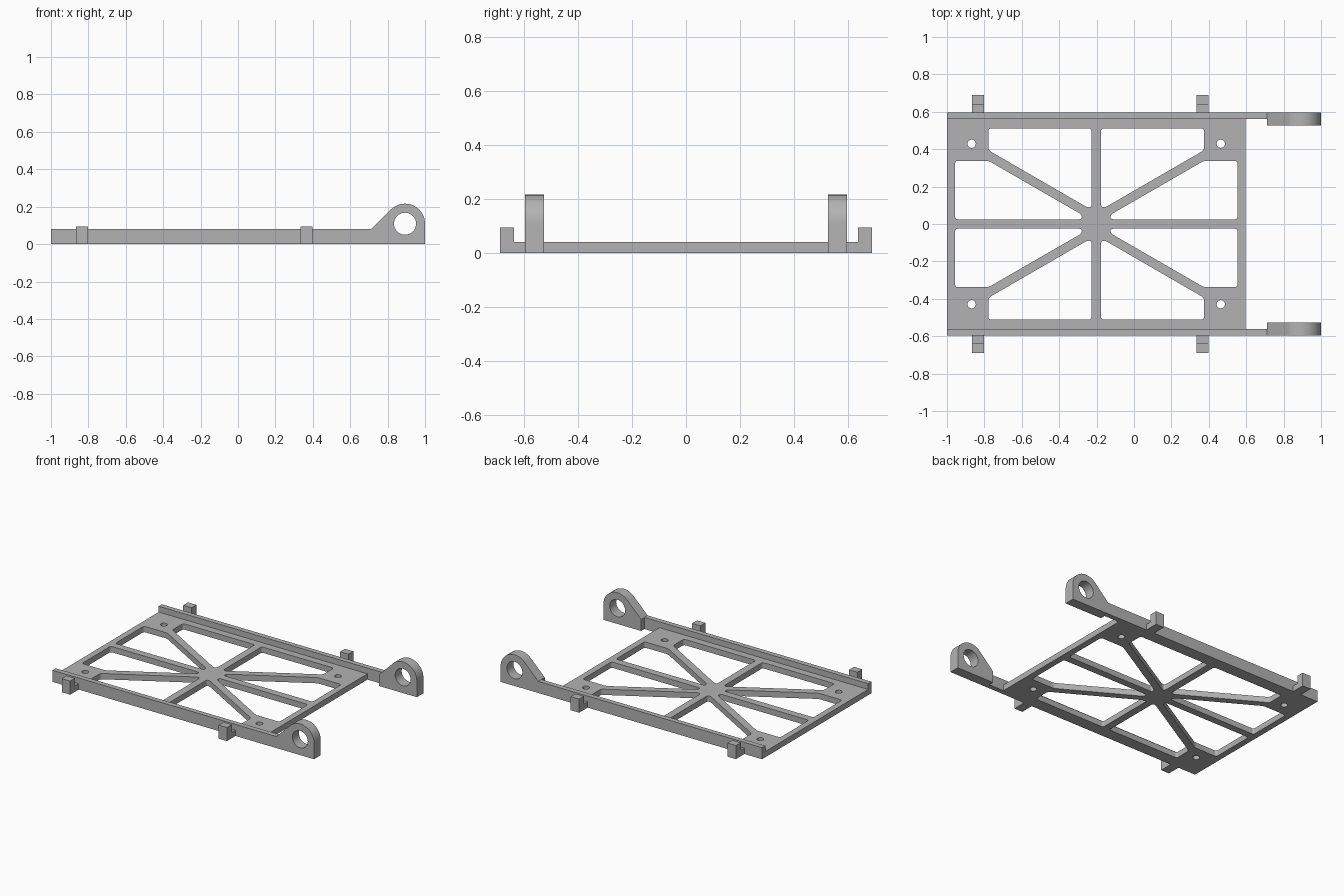
import bpy, bmesh, math
from mathutils import Matrix, Vector

if "Cube" in bpy.data.objects:
    bpy.data.objects.remove(bpy.data.objects["Cube"])

grey = bpy.data.materials.new("plain_grey")
grey.diffuse_color = (0.45, 0.45, 0.45, 1)
grey.use_nodes = True
grey.node_tree.nodes["Principled BSDF"].inputs["Base Color"].default_value = grey.diffuse_color

# Axis maps from (profile u, profile v, depth) to world x, y, z
XY = Matrix.Identity(4)
XZ = Matrix(((1, 0, 0, 0), (0, 0, 1, 0), (0, 1, 0, 0), (0, 0, 0, 1)))
YZ = Matrix(((0, 0, 1, 0), (1, 0, 0, 0), (0, 1, 0, 0), (0, 0, 0, 1)))


def arc(cx, cy, r, a0=0, a1=360, n=32):
    """Points on an arc; a full circle leaves out the repeated end point."""
    count = n if a1 - a0 == 360 else n + 1
    return [(cx + r * math.cos(math.radians(a0 + (a1 - a0) * i / n)),
             cy + r * math.sin(math.radians(a0 + (a1 - a0) * i / n))) for i in range(count)]


def rounded(pts, d=0.016, n=4):
    """Round every corner of a polygon."""
    out = []
    for i, p in enumerate(pts):
        p, a, b = Vector(p), Vector(pts[i - 1]), Vector(pts[(i + 1) % len(pts)])
        s = p + (a - p).normalized() * min(d, (a - p).length * 0.45)
        e = p + (b - p).normalized() * min(d, (b - p).length * 0.45)
        for k in range(n + 1):
            t = k / n
            out.append(tuple(s * (1 - t) ** 2 + p * 2 * t * (1 - t) + e * t * t))
    return out


def prism(name, loops, d0, d1, axes=XY, mirror=False):
    """Extrude an outline with holes from depth d0 to d1."""
    cu = bpy.data.curves.new(name, 'CURVE')
    cu.dimensions, cu.fill_mode = '2D', 'BOTH'
    cu.extrude = (d1 - d0) / 2
    for pts in loops:
        sp = cu.splines.new('POLY')
        sp.points.add(len(pts) - 1)
        for q, (u, v) in zip(sp.points, pts):
            q.co = (u, v, 0, 1)
        sp.use_cyclic_u = True
    tmp = bpy.data.objects.new("tmp", cu)
    bpy.context.collection.objects.link(tmp)
    bpy.context.view_layer.update()
    me = bpy.data.meshes.new_from_object(tmp.evaluated_get(bpy.context.evaluated_depsgraph_get()))
    bpy.data.objects.remove(tmp)
    bpy.data.curves.remove(cu)
    bm = bmesh.new()
    bm.from_mesh(me)
    bmesh.ops.remove_doubles(bm, verts=bm.verts, dist=1e-5)
    bm.transform(axes @ Matrix.Translation((0, 0, (d0 + d1) / 2)))
    bmesh.ops.recalc_face_normals(bm, faces=bm.faces)
    bm.to_mesh(me)
    bm.free()
    me.name = name
    me.materials.clear()
    me.materials.append(grey)
    ob = bpy.data.objects.new(name, me)
    bpy.context.collection.objects.link(ob)
    bpy.ops.object.select_all(action='DESELECT')
    ob.select_set(True)
    bpy.context.view_layer.objects.active = ob
    bpy.ops.object.shade_smooth_by_angle(angle=math.radians(30))
    if mirror:
        m = ob.modifiers.new("other_side", 'MIRROR')
        m.use_axis = (False, True, False)
        m.use_mirror_merge = False
    return ob


def box(u0, u1, v0, v1):
    return [(u0, v0), (u1, v0), (u1, v1), (u0, v1)]


# Base plate: eight windows and four screw holes around the spoke centre
CX, INNER, OUTER = -0.202, 0.562, 0.597
long_window = [(0.026, 0.511), (0.576, 0.511), (0.576, 0.394), (0.05, 0.09), (0.026, 0.09)]
end_window = [(0.077, 0.025), (0.755, 0.025), (0.755, 0.338), (0.576, 0.338), (0.077, 0.05)]
loops = [box(-1, 0.597, -INNER, INNER)]
for sx in (-1, 1):
    for sy in (-1, 1):
        for win in (long_window, end_window):
            loops.append([(CX + sx * x, sy * y) for x, y in rounded(win)])
        loops.append(arc(CX + sx * 0.666, sy * 0.429, 0.022, n=24))
prism("base_plate", loops, 0, 0.04)

# Side rails
prism("side_rail", [box(-1, 0.712, 0, 0.08)], INNER, OUTER, XZ, True)

# Hinge ears: round top, sloped front, pin hole
ear = [(0.712, 0), (1, 0)] + arc(0.893, 0.109, 0.107, 0, 135, 24) + [(0.712, 0.08)]
prism("hinge_ear", [ear, arc(0.893, 0.109, 0.059)], 0.526, OUTER, XZ, True)

# L-shaped side hooks
hook = [(OUTER, 0), (0.69, 0), (0.69, 0.094), (0.637, 0.094), (0.637, 0.04), (OUTER, 0.04)]
for label, x in (("rear", -0.865), ("front", 0.335)):
    prism(label + "_hook", [hook], x, x + 0.064, YZ, True)
